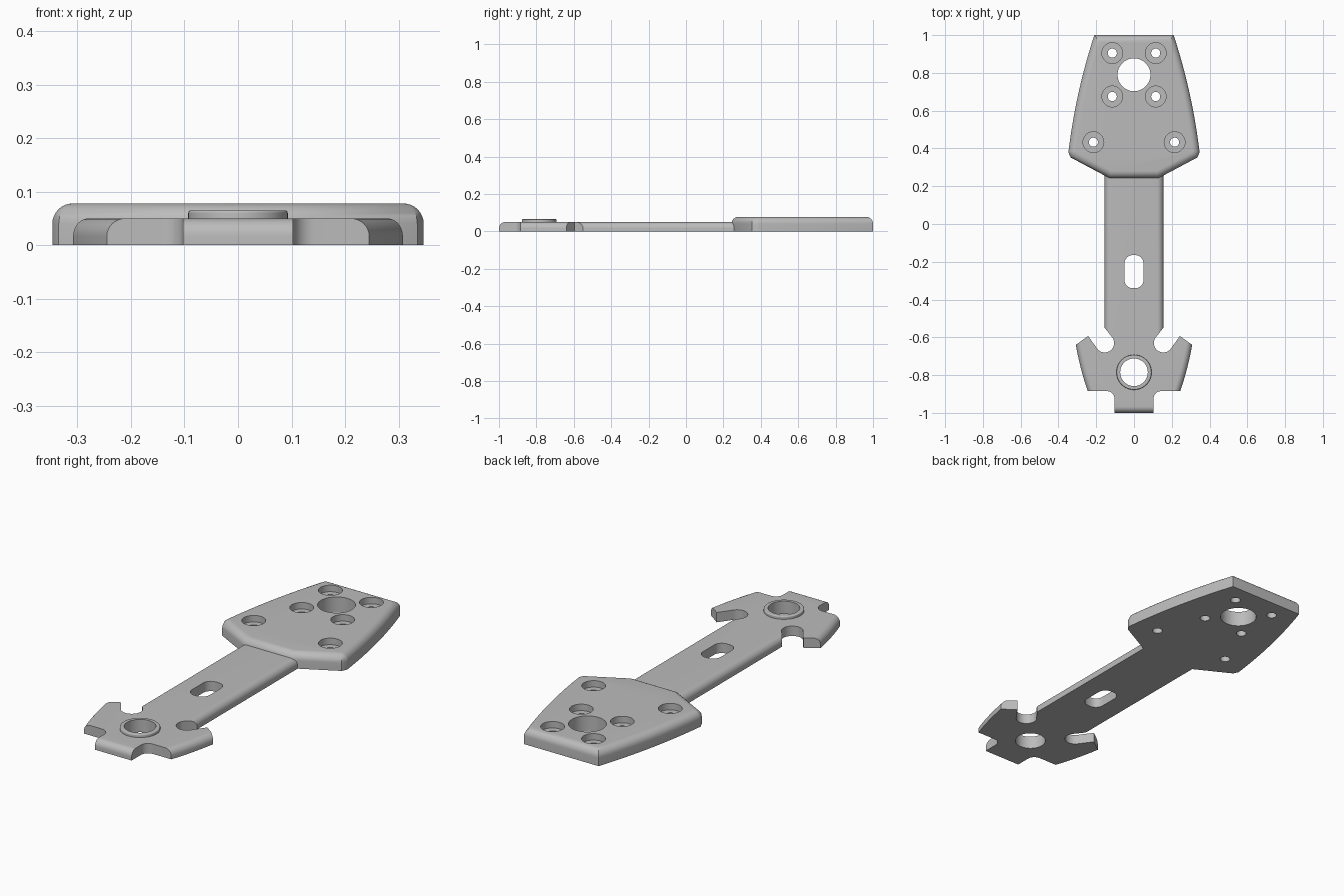
import bpy, bmesh, math
from mathutils import Vector

cube = bpy.data.objects.get("Cube")
if cube:
    bpy.data.objects.remove(cube, do_unlink=True)

grey = bpy.data.materials.new("light grey")
grey.use_nodes = True
grey.diffuse_color = (0.5, 0.5, 0.5, 1)
grey.node_tree.nodes["Principled BSDF"].inputs["Base Color"].default_value = (0.5, 0.5, 0.5, 1)


def arc(cx, cy, r, start, end, steps):
    angles = [math.radians(start + (end - start) * i / steps) for i in range(steps + 1)]
    return [(cx + r * math.cos(a), cy + r * math.sin(a)) for a in angles]


def circle(cx, cy, r):
    return arc(cx, cy, r, 0, 360, 48)[:-1]


def bow(a, ctrl, b, steps=12):
    a, ctrl, b = Vector(a), Vector(ctrl), Vector(b)
    ts = [i / steps for i in range(steps + 1)]
    return [tuple(a * (1 - t) ** 2 + ctrl * 2 * t * (1 - t) + b * t * t) for t in ts]


def mirrored(half):
    """Close a right-hand outline, listed front to back, with its left-hand copy."""
    return half + [(-x, y) for x, y in reversed(half)]


def prism(name, outline, z0, z1, radius=0, rounded=lambda m: True):
    """Extrude an outline and round the chosen top edges."""
    bm = bmesh.new()
    base = bm.faces.new([bm.verts.new((x, y, z0)) for x, y in outline])
    ext = bmesh.ops.extrude_face_region(bm, geom=[base], use_keep_orig=True)
    tops = [v for v in ext["geom"] if isinstance(v, bmesh.types.BMVert)]
    bmesh.ops.translate(bm, verts=tops, vec=(0, 0, z1 - z0))
    bmesh.ops.recalc_face_normals(bm, faces=bm.faces[:])
    if radius:
        top = set(tops)
        edges = [e for e in bm.edges if e.verts[0] in top and e.verts[1] in top
                 and rounded((e.verts[0].co + e.verts[1].co) / 2)]
        bmesh.ops.bevel(bm, geom=edges, offset=radius, offset_type='OFFSET', segments=8,
                        profile=0.5, affect='EDGES', clamp_overlap=False)
    mesh = bpy.data.meshes.new(name)
    bm.to_mesh(mesh)
    bm.free()
    mesh.materials.append(grey)
    obj = bpy.data.objects.new(name, mesh)
    bpy.context.collection.objects.link(obj)
    return obj


def activate(obj):
    bpy.ops.object.select_all(action='DESELECT')
    obj.select_set(True)
    bpy.context.view_layer.objects.active = obj


def cut(obj, outline, z0=-0.1, z1=0.2):
    cutter = prism("cutter", outline, z0, z1)
    cutter.hide_render = True
    mod = obj.modifiers.new("cut", 'BOOLEAN')
    mod.operation, mod.solver, mod.object = 'DIFFERENCE', 'EXACT', cutter
    activate(obj)
    bpy.ops.object.modifier_apply(modifier=mod.name)
    bpy.data.objects.remove(cutter, do_unlink=True)


# Thick head plate with bowed sides
head = prism("head_plate",
             mirrored([(0.13, 0.243), (0.335, 0.352), (0.347, 0.378)]
                      + bow((0.346, 0.39), (0.308, 0.70), (0.21, 1.0))),
             0, 0.078, 0.038)
cut(head, circle(0, 0.79, 0.087))

# Counterbored screw holes
for x, y in [(0.115, 0.905), (0.115, 0.675), (0.215, 0.433)]:
    for side in (-1, 1):
        cut(head, circle(side * x, y, 0.055), 0.045)
        cut(head, circle(side * x, y, 0.024))

# Thin arm and notched hub, with only the outer edges rounded
half_arm = ([(0.103, -1.0)]
            + arc(0.143, -0.925, 0.04, 180, 90, 8)
            + bow((0.245, -0.885), (0.286, -0.765), (0.308, -0.64), 8)
            + [(0.243, -0.593)]
            + arc(0.155, -0.63, 0.05, -30, -210, 18)
            + [(0.155, -0.55), (0.155, 0.29)])


def outer_edge(m):
    tab_end = m.y < -0.99
    hub_side = abs(m.x) > 0.24 and -0.88 < m.y < -0.642
    arm_side = abs(m.x) > 0.154 and m.y > -0.5
    return tab_end or hub_side or arm_side


arm = prism("arm_and_hub", mirrored(half_arm), 0, 0.05, 0.033, outer_edge)

# Adjustment slot in the arm
r, w = 0.042, 0.05
slot = mirrored(arc(w - r, -0.34 + r, r, -90, 0, 8) + arc(w - r, -0.165 - r, r, 0, 90, 8))
cut(arm, slot)

# Raised collar round the hub bore
collar = prism("hub_collar", circle(0, -0.785, 0.093), 0.045, 0.065, 0.005)
for part in (arm, collar):
    cut(part, circle(0, -0.785, 0.073))

for part in (head, arm, collar):
    activate(part)
    bpy.ops.object.shade_smooth_by_angle(angle=math.radians(30))
